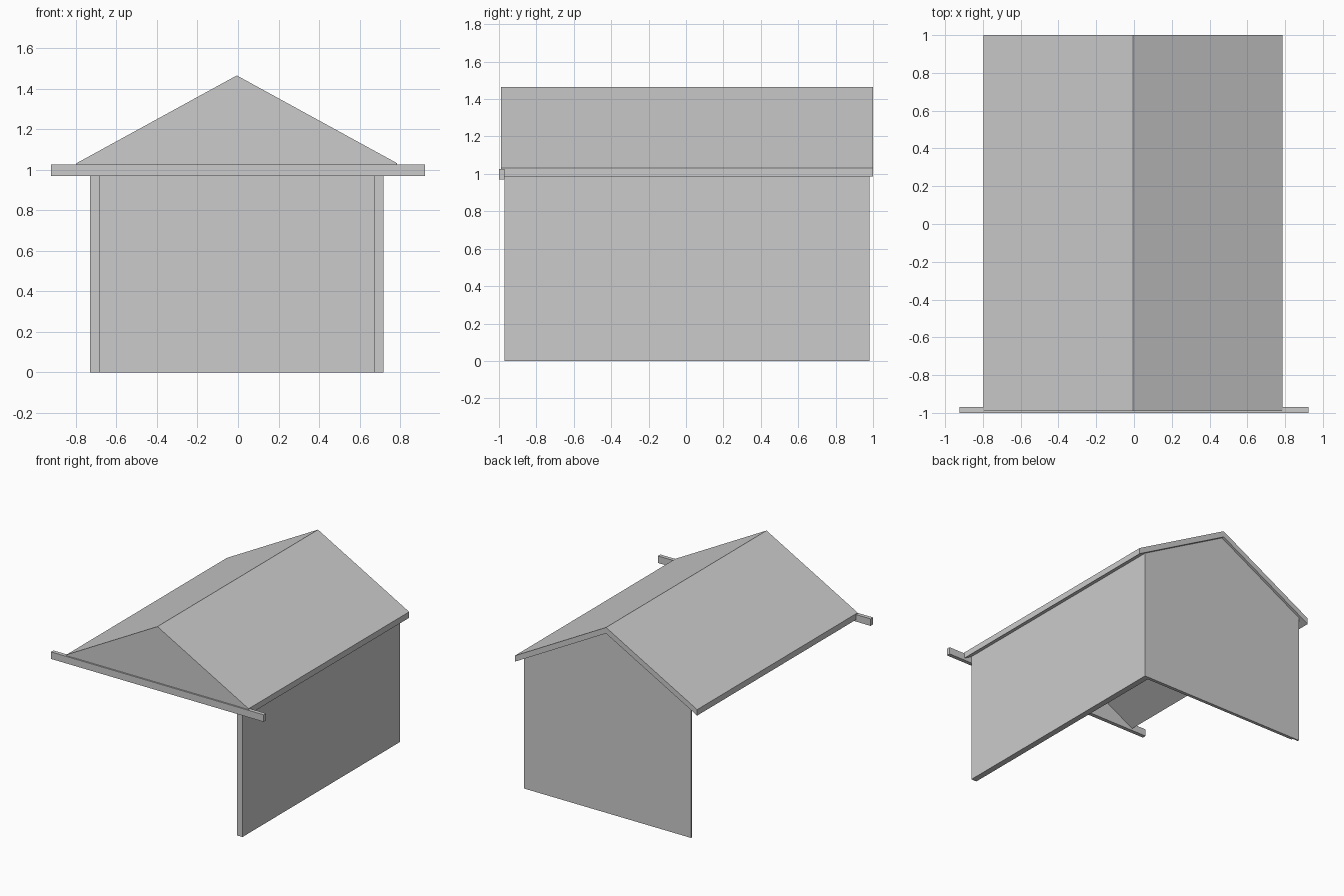
import bpy

if "Cube" in bpy.data.objects:
    bpy.data.objects.remove(bpy.data.objects["Cube"])

def extrude_profile(name, pts, y0, y1):
    """Solid made from an (x, z) outline, extruded from y0 to y1."""
    n = len(pts)
    verts = [(x, y, z) for y in (y0, y1) for x, z in pts]
    faces = [tuple(range(n)), tuple(range(2 * n - 1, n - 1, -1))]
    faces += [(i, i + n, (i + 1) % n + n, (i + 1) % n) for i in range(n)]
    mesh = bpy.data.meshes.new(name)
    mesh.from_pydata(verts, [], faces)
    mesh.update()
    obj = bpy.data.objects.new(name, mesh)
    bpy.context.collection.objects.link(obj)
    return obj

def rect(x0, x1, z0, z1):
    return [(x0, z0), (x1, z0), (x1, z1), (x0, z1)]

RIDGE_X, RIDGE_Z, HALF, EAVE_Z, THICK = -0.006, 1.465, 0.791, 1.032, 0.047
SLOPE = (RIDGE_Z - EAVE_Z) / HALF

def under_roof(x):
    """Height of the roof underside at x."""
    return RIDGE_Z - THICK - SLOPE * abs(x - RIDGE_X)

L, R = RIDGE_X - HALF, RIDGE_X + HALF
WALL_L, WALL_R, BOARD = -0.73, 0.718, 0.047

# pitched roof slab with plumb-cut eaves
extrude_profile("roof", [
    (L, EAVE_Z - THICK), (RIDGE_X, RIDGE_Z - THICK), (R, EAVE_Z - THICK),
    (R, EAVE_Z), (RIDGE_X, RIDGE_Z), (L, EAVE_Z)], -0.99, 1.0)

# side wall on the right only; the left side and front are open
xi = WALL_R - BOARD
extrude_profile("right_wall", [
    (xi, 0), (WALL_R, 0), (WALL_R, under_roof(WALL_R)), (xi, under_roof(xi))],
    -0.97, 0.98)

# gabled back wall, with a thinner lip on its open left edge
xl = WALL_L + BOARD
extrude_profile("back_wall", [
    (xl, 0), (xi, 0), (xi, under_roof(xi)),
    (RIDGE_X, under_roof(RIDGE_X)), (xl, under_roof(xl))], 0.955, 0.98)
extrude_profile("back_wall_lip", [
    (WALL_L, 0), (xl, 0), (xl, under_roof(xl)), (WALL_L, under_roof(WALL_L))],
    0.968, 0.98)

# front gable panel filling the roof end
extrude_profile("front_gable", [
    (L, EAVE_Z - THICK), (R, EAVE_Z - THICK), (RIDGE_X, RIDGE_Z - THICK)],
    -0.988, -0.97)

# long beam across the front
extrude_profile("front_beam", rect(-0.923, 0.923, 0.97, 1.025), -1.0, -0.97)
